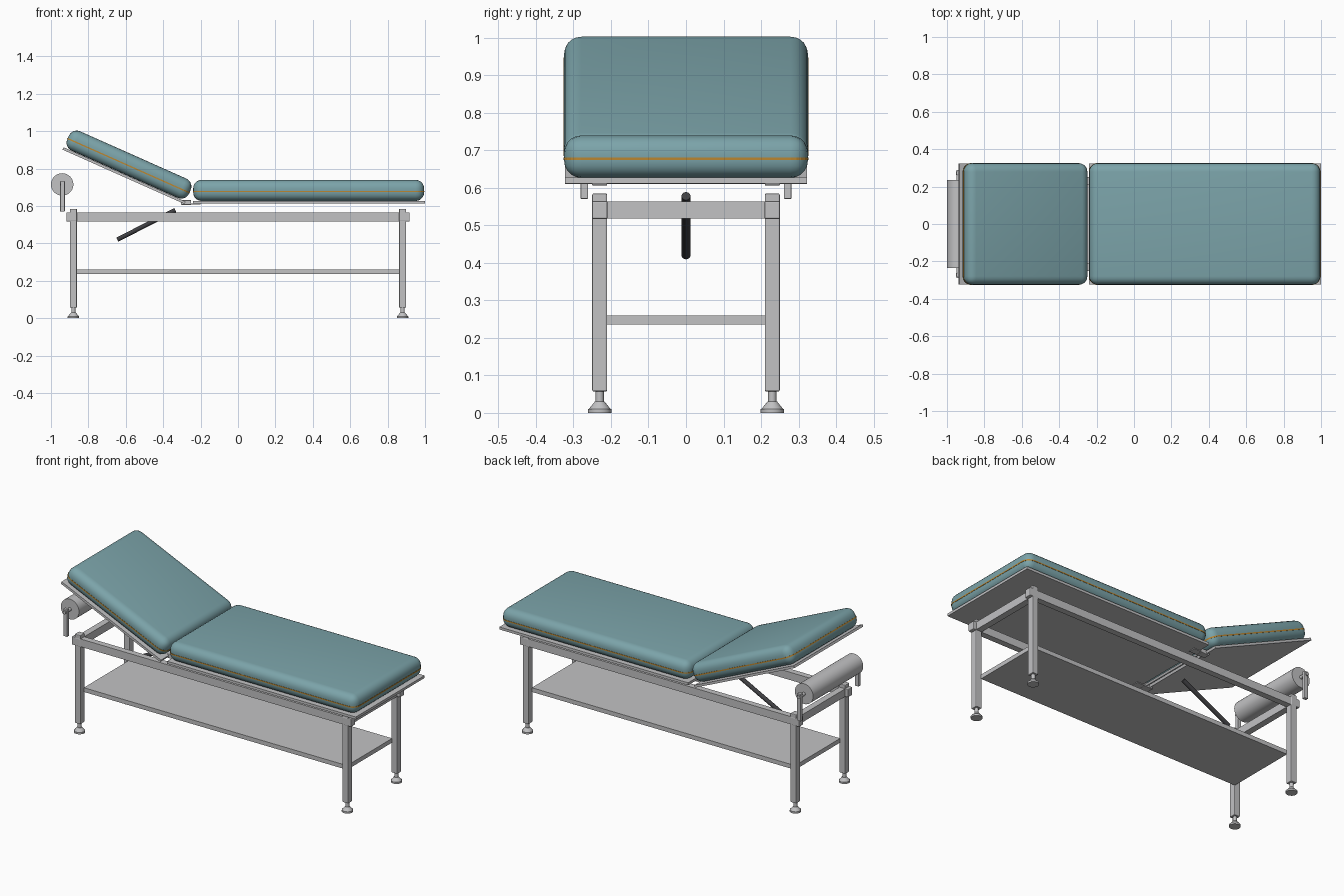
import bpy, bmesh, math
from mathutils import Vector, Matrix

if "Cube" in bpy.data.objects:
    bpy.data.objects.remove(bpy.data.objects["Cube"], do_unlink=True)


def material(name, rgb):
    m = bpy.data.materials.new(name)
    m.use_nodes = True
    m.diffuse_color = (*rgb, 1)
    m.node_tree.nodes["Principled BSDF"].inputs["Base Color"].default_value = (*rgb, 1)
    return m


TEAL = material("teal vinyl", (0.2, 0.37, 0.4))
GOLD = material("gold piping", (0.5, 0.24, 0.03))
METAL = material("light grey metal", (0.54, 0.54, 0.55))
DARK = material("dark strut", (0.05, 0.05, 0.055))


def finish(bm, name, mat, matrix, smooth=False):
    mesh = bpy.data.meshes.new(name)
    bm.to_mesh(mesh)
    bm.free()
    mesh.materials.append(mat)
    for p in mesh.polygons:
        p.use_smooth = smooth
    ob = bpy.data.objects.new(name, mesh)
    ob.matrix_world = matrix
    bpy.context.collection.objects.link(ob)
    return ob


def block(size):
    bm = bmesh.new()
    bmesh.ops.create_cube(bm, size=1)
    bmesh.ops.scale(bm, vec=size, verts=bm.verts)
    return bm


def box(name, x, y, z, bevel=0.0, mat=METAL):
    """Box spanning the given (low, high) ranges."""
    spans = (x, y, z)
    bm = block([b - a for a, b in spans])
    if bevel:
        bmesh.ops.bevel(bm, geom=bm.edges[:], offset=bevel, segments=2,
                        profile=0.5, affect='EDGES')
    return finish(bm, name, mat, Matrix.Translation([(a + b) / 2 for a, b in spans]))


def rod(name, start, end, r1, r2=None, sides=16, mat=METAL):
    """Cylinder or cone frustum between two points."""
    start, end = Vector(start), Vector(end)
    d = end - start
    bm = bmesh.new()
    bmesh.ops.create_cone(bm, cap_ends=True, segments=sides, radius1=r1,
                          radius2=r1 if r2 is None else r2, depth=d.length)
    ob = finish(bm, name, mat, Matrix.Translation((start + end) / 2)
                @ d.to_track_quat('Z', 'Y').to_matrix().to_4x4(), True)
    bpy.ops.object.select_all(action='DESELECT')
    ob.select_set(True)
    bpy.context.view_layer.objects.active = ob
    bpy.ops.object.shade_smooth_by_angle(angle=math.radians(35))
    return ob


def cushion(name, size, matrix):
    """Padded cushion with a piping seam round its side."""
    bm = block(size)
    bmesh.ops.bevel(bm, geom=bm.edges[:], offset=0.046, segments=5,
                    profile=0.5, affect='EDGES')
    broad = sorted(bm.faces, key=lambda f: f.calc_area())[-2:]
    bmesh.ops.poke(bm, faces=broad)
    finish(bm, name, TEAL, matrix, True)
    bm = block((size[0] + 0.003, size[1] + 0.003, 0.007))
    upright = [e for e in bm.edges
               if abs(e.verts[0].co.z - e.verts[1].co.z) > 0.001]
    bmesh.ops.bevel(bm, geom=upright, offset=0.047, segments=5,
                    profile=0.5, affect='EDGES')
    finish(bm, name + "_piping", GOLD, matrix @ Matrix.Translation((0, 0, -0.006)))


# Flat seat section
cushion("seat_cushion", (1.235, 0.65, 0.113), Matrix.Translation((0.378, 0, 0.683)))
box("seat_board", (-0.24, 1.0), (-0.323, 0.323), (0.612, 0.627))

# Raised backrest section
tilt = (Matrix.Translation((-0.583, 0, 0.821))
        @ Matrix.Rotation(math.radians(24), 4, 'Y'))
cushion("backrest_cushion", (0.713, 0.65, 0.113), tilt)
finish(block((0.715, 0.646, 0.014)), "backrest_board", METAL,
       tilt @ Matrix.Translation((0, 0, -0.0645)))

# Frame: legs, feet and joints at all four corners
for sx, end in ((-1, "right"), (1, "left")):
    for sy, side in ((-1, "front"), (1, "back")):
        tag = side + "_" + end
        cx, cy = sx * 0.88, sy * 0.23
        box(tag + "_leg", (cx - 0.019, cx + 0.019), (cy - 0.02, cy + 0.02),
            (0.057, 0.585), 0.004)
        jx = sx * 0.89
        box(tag + "_joint", (jx - 0.028, jx + 0.028), (cy - 0.021, cy + 0.021),
            (0.517, 0.565), 0.004)
        rod(tag + "_foot_base", (cx, cy, 0), (cx, cy, 0.01), 0.031)
        rod(tag + "_foot_cone", (cx, cy, 0.01), (cx, cy, 0.03), 0.029, 0.013)
        rod(tag + "_foot_stem", (cx, cy, 0.03), (cx, cy, 0.06), 0.011)
    box(end + "_end_rail", (sx * 0.88 - 0.019, sx * 0.88 + 0.019),
        (-0.22, 0.22), (0.518, 0.564))

# Long rails, hinges and paper roll brackets, one per side
for s, side in ((-1, "front"), (1, "back")):
    y = s * 0.23
    box(side + "_rail", (-0.88, 0.88), (y - 0.018, y + 0.018), (0.518, 0.564))
    box(side + "_hinge", (-0.305, -0.25), (y - 0.02, y + 0.02), (0.606, 0.631), 0.003)
    box(side + "_hinge_leaf", (-0.26, -0.2), (y - 0.02, y + 0.02), (0.608, 0.614))
    b = s * 0.271
    box(side + "_roll_bracket", (-0.951, -0.926), (b - 0.01, b + 0.01),
        (0.57, 0.733), 0.003)
rod("hinge_pin", (-0.262, -0.25, 0.617), (-0.262, 0.25, 0.617), 0.007)

# Lower shelf
box("shelf", (-0.865, 0.865), (-0.212, 0.212), (0.235, 0.26))

# Paper roll on its axle
rod("paper_roll", (-0.94, -0.235, 0.715), (-0.94, 0.235, 0.715), 0.06, sides=32)
rod("roll_axle", (-0.94, -0.288, 0.715), (-0.94, 0.288, 0.715), 0.01)

# Backrest strut
rod("backrest_strut", (-0.645, 0, 0.42), (-0.335, 0, 0.578), 0.012, mat=DARK)
